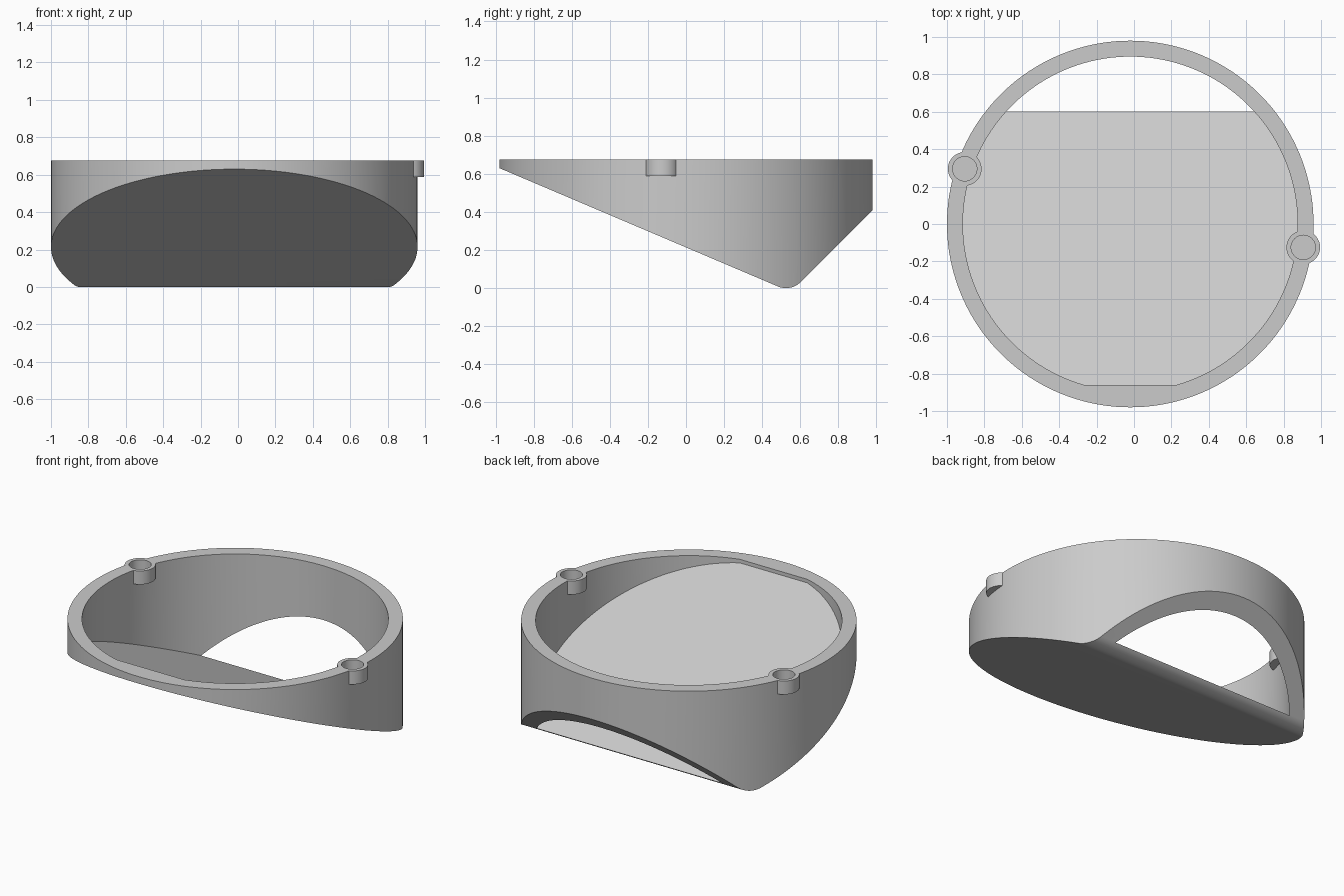
import bpy, bmesh, math

cube = bpy.data.objects.get("Cube")
if cube:
    bpy.data.objects.remove(cube, do_unlink=True)

CX = -0.02       # axis of the ring
TOP = 0.675
OUTER, INNER = 0.98, 0.895
SLOPE = 0.425    # pitch of the sloping floor

grey = bpy.data.materials.new("plain grey")
grey.use_nodes = True
colour = (0.6, 0.6, 0.6, 1)
grey.diffuse_color = colour
grey.node_tree.nodes["Principled BSDF"].inputs["Base Color"].default_value = colour


def cylinder(name, x, y, radius, z0, z1, sides):
    bpy.ops.mesh.primitive_cylinder_add(
        vertices=sides, radius=radius, depth=z1 - z0, location=(x, y, (z0 + z1) / 2))
    ob = bpy.context.object
    ob.name = name
    ob.data.materials.append(grey)
    return ob


def side_prism(name, profile):
    """Extrude a (y, z) outline along x, past both sides of the ring."""
    bm = bmesh.new()
    face = bm.faces.new([bm.verts.new((-1.5, y, z)) for y, z in profile])
    ext = bmesh.ops.extrude_face_region(bm, geom=[face])
    moved = [v for v in ext["geom"] if isinstance(v, bmesh.types.BMVert)]
    bmesh.ops.translate(bm, verts=moved, vec=(3, 0, 0))
    bmesh.ops.recalc_face_normals(bm, faces=bm.faces)
    mesh = bpy.data.meshes.new(name)
    bm.to_mesh(mesh)
    bm.free()
    mesh.materials.append(grey)
    ob = bpy.data.objects.new(name, mesh)
    bpy.context.collection.objects.link(ob)
    return ob


def combine(ob, other, operation):
    mod = ob.modifiers.new(operation.lower(), 'BOOLEAN')
    mod.operation, mod.object, mod.solver = operation, other, 'EXACT'
    bpy.ops.object.select_all(action='DESELECT')
    bpy.context.view_layer.objects.active = ob
    ob.select_set(True)
    bpy.ops.object.modifier_apply(modifier=mod.name)
    bpy.data.objects.remove(other, do_unlink=True)


# outer body: round drum cut by a long front slope, rounded keel and 45 degree back
tilt = math.atan(SLOPE)
keel_y, keel_r = 0.525, 0.109
start, end = -math.pi / 2 - tilt, -math.pi / 4
arc = [start + (end - start) * i / 12 for i in range(13)]
outline = [(-1.2, 0.63 + 0.22 * SLOPE)]
outline += [(keel_y + keel_r * math.cos(a), keel_r + keel_r * math.sin(a)) for a in arc]
outline += [(1.2, 0.63), (1.2, 1), (-1.2, 1)]
shell = cylinder("ring_shell", CX, 0, OUTER, -0.1, TOP, 160)
combine(shell, side_prism("body_outline", outline), 'INTERSECT')

# cavity: leaves a sloping floor, a short flat front lip and an open back
cavity = cylinder("cavity", CX, 0, INNER, -0.8, 0.9, 160)
lip_y, floor_z = -0.862, 0.652
drop = SLOPE * (1.2 - lip_y)
space = [(lip_y, floor_z), (1.2, floor_z - drop), (1.2, 1.1), (lip_y, 1.1)]
combine(cavity, side_prism("cavity_outline", space), 'INTERSECT')
combine(shell, cavity, 'DIFFERENCE')

# two small sockets set into the rim
for x, y in ((-0.905, 0.295), (0.905, -0.125)):
    combine(shell, cylinder("socket", x, y, 0.09, 0.588, TOP, 48), 'UNION')
    combine(shell, cylinder("socket_hole", x, y, 0.065, 0.605, 0.8, 48), 'DIFFERENCE')

bpy.ops.object.select_all(action='DESELECT')
shell.select_set(True)
bpy.context.view_layer.objects.active = shell
bpy.ops.object.shade_smooth_by_angle(angle=math.radians(25))
